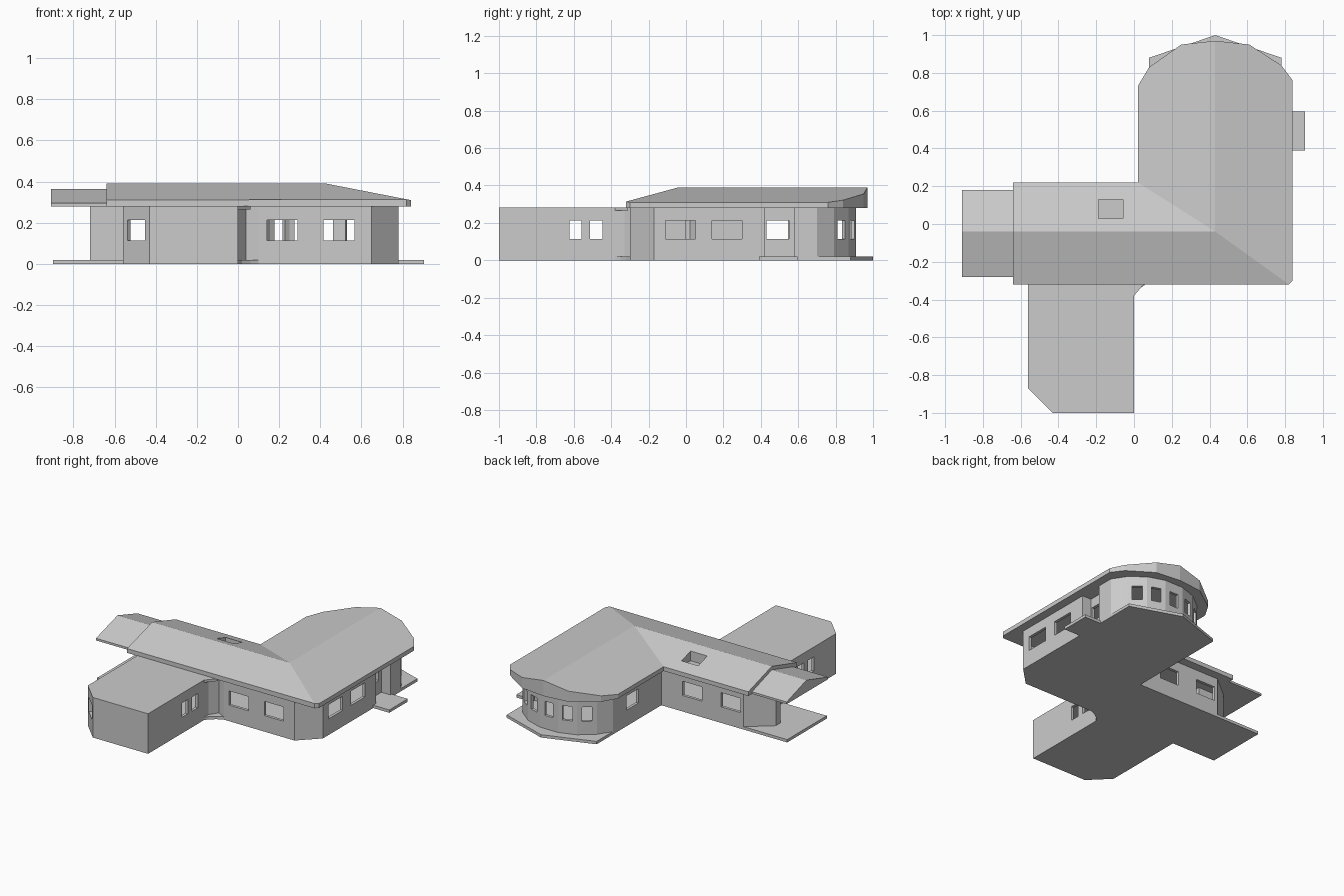
import bpy, math

if "Cube" in bpy.data.objects:
    bpy.data.objects.remove(bpy.data.objects["Cube"])

def make(name, verts, faces):
    me = bpy.data.meshes.new(name)
    me.from_pydata(verts, [], faces)
    me.update()
    ob = bpy.data.objects.new(name, me)
    bpy.context.collection.objects.link(ob)
    return ob

def drop(name, tops, z_bot):
    """Closed solid: adjoining counter-clockwise top faces, dropped to a flat underside."""
    pts, faces = [], []
    for poly in tops:
        f = []
        for p in poly:
            if p not in pts:
                pts.append(p)
            f.append(pts.index(p))
        faces.append(f)
    n = len(pts)
    edges = {(f[i - 1], f[i]) for f in faces for i in range(len(f))}
    sides = [[b, a, a + n, b + n] for a, b in edges if (b, a) not in edges]
    under = [[i + n for i in reversed(f)] for f in faces]
    return make(name, pts + [(x, y, z_bot) for x, y, _ in pts], faces + under + sides)

def plate(name, outline, z0, z1):
    return drop(name, [[(x, y, z1) for x, y in outline]], z0)

def rect(x0, y0, x1, y1):
    return [(x0, y0), (x1, y0), (x1, y1), (x0, y1)]

def boxes(name, items):
    """Many boxes in one mesh: (cx, cy, cz, sx, sy, sz, angle)."""
    verts, faces = [], []
    quads = [(0, 1, 3, 2), (4, 6, 7, 5), (0, 4, 5, 1), (2, 3, 7, 6), (0, 2, 6, 4), (1, 5, 7, 3)]
    for cx, cy, cz, sx, sy, sz, a in items:
        b, c, s = len(verts), math.cos(a), math.sin(a)
        for dx in (-sx / 2, sx / 2):
            for dy in (-sy / 2, sy / 2):
                for dz in (-sz / 2, sz / 2):
                    verts.append((cx + dx * c - dy * s, cy + dx * s + dy * c, cz + dz))
        faces += [[b + i for i in q] for q in quads]
    ob = make(name, verts, faces)
    ob.hide_render = True
    return ob

def cut(ob, cutter):
    m = ob.modifiers.new("openings", 'BOOLEAN')
    m.operation, m.solver, m.object = 'DIFFERENCE', 'EXACT', cutter
    cutter.hide_set(True)

# Wall footprint, counter-clockwise, with a rounded north end
arc_right = [(.78, .70), (.72, .79), (.62, .87), (.50, .91)]
arc = arc_right + [(.86 - x, y) for x, y in reversed(arc_right)]
outline = [(-.43, -1), (0, -1), (0, -.33), (.04, -.27), (.10, -.30), (.65, -.30), (.78, -.17),
           (.78, .42), (.71, .42), (.71, .58), (.78, .58)] + arc + \
          [(.08, .16), (-.56, .16), (-.72, .03), (-.72, -.02), (-.56, -.02), (-.56, -.87)]

# Hollow walls
n = len(outline)
walls = make("walls", [(x, y, z) for z in (.02, .28) for x, y in outline],
             [(i, (i + 1) % n, (i + 1) % n + n, i + n) for i in range(n)])
sol = walls.modifiers.new("thickness", 'SOLIDIFY')
sol.thickness, sol.offset, sol.use_even_offset, sol.use_rim = .02, -1, True, True

# Window openings: (x, y, width, angle of wall)
q = math.pi / 2
wins = [(.215, -.30, .15, 0), (.49, -.30, .15, 0), (-.46, .16, .15, 0), (-.16, .16, .15, 0),
        (.78, -.03, .16, q), (.78, .22, .16, q), (.71, .49, .12, q), (.08, .48, .13, q),
        (-.495, -.935, .12, -q / 2)]
wins += [(x, y, .065, q) for x in (0, -.56) for y in (-.59, -.48)]
for (x0, y0), (x1, y1) in list(zip(arc, arc[1:]))[1:-1]:
    wins.append(((x0 + x1) / 2, (y0 + y1) / 2, .065, math.atan2(y1 - y0, x1 - x0)))
cut(walls, boxes("window_cutter", [(x, y, .163, w, .08, .10, a) for x, y, w, a in wins]))

# Floor, terraces and entry step
plate("floor", outline, 0, .02)
plate("west_terrace", rect(-.90, -.28, -.56, .16), 0, .02)
plate("east_step", rect(.71, .39, .905, .595), 0, .02)
plate("north_terrace", [(.08, .70), (.78, .70), (.78, .88), (.43, 1), (.08, .88)], 0, .02)
plate("entry_step", [(0, -.38), (.02, -.35), (.06, -.32), (.10, -.30), (.04, -.27), (0, -.33)], 0, .02)

# Flat garage roof
plate("garage_roof", [(-.43, -1), (0, -1), (0, -.38), (.06, -.31), (-.56, -.31), (-.56, -.87)], .265, .282)

# Main pitched roof: long ridge, hipped corner, cross wing with rounded end
def lift(poly):
    out = []
    for x, y in poly:
        if x > .8 or (x > 0 and y > 0):
            z = .39 - .08 * abs(x - .43) / .41
        else:
            z = .39 if y == -.04 else .31
        out.append((x, y, round(z, 4)))
    return out

roof = drop("main_roof", [lift(p) for p in (
    [(-.64, -.32), (.82, -.32), (.43, -.04), (-.64, -.04)],
    [(.82, -.32), (.84, -.30), (.84, .76), (.78, .84), (.61, .95), (.43, .97), (.43, -.04)],
    [(.43, -.04), (.43, .97), (.25, .95), (.08, .83), (.02, .73), (.02, .22)],
    [(-.64, -.04), (.43, -.04), (.02, .22), (-.64, .22)])], .28)

# Skylight recess
cut(roof, boxes("skylight_cutter", [(-.122, .08, .36, .13, .10, .12, 0)]))

# Lower roof over the west porch
r0, r1 = (-.91, -.04, .365), (-.64, -.04, .365)
drop("porch_roof", [
    [(-.91, -.28, .295), (-.64, -.28, .295), r1, r0],
    [r0, r1, (-.64, .18, .295), (-.91, .18, .295)]], .28)
